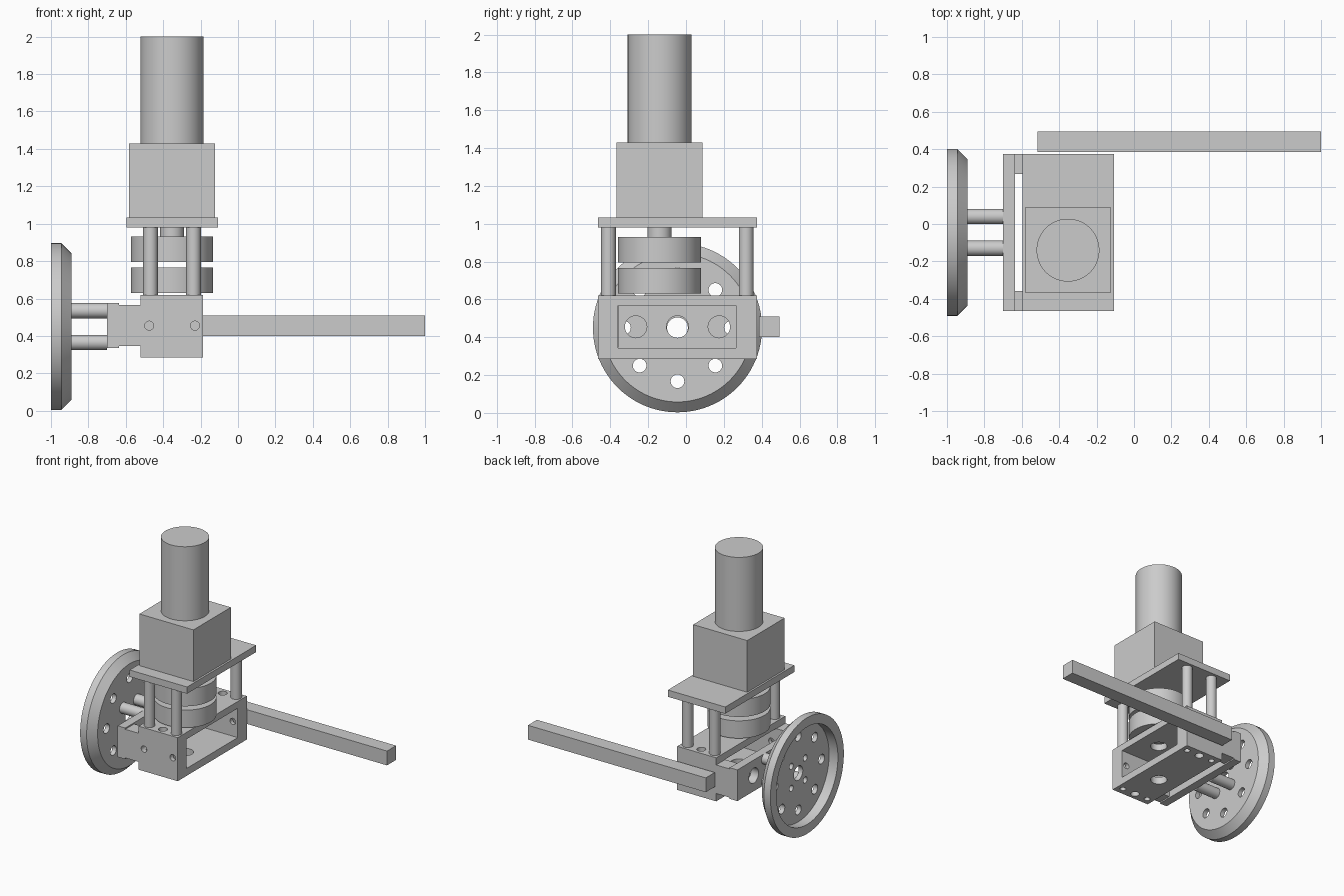
import bpy
import bmesh
from math import pi, cos, sin, radians
from mathutils import Matrix, Vector

old = bpy.data.objects.get("Cube")
if old:
    bpy.data.objects.remove(old, do_unlink=True)

# One plain grey for every part
grey = bpy.data.materials.new("plain grey")
grey.use_nodes = True
colour = (0.6, 0.6, 0.6, 1)
grey.diffuse_color = colour
grey.node_tree.nodes["Principled BSDF"].inputs["Base Color"].default_value = colour

AXES = {"x": Matrix.Rotation(pi / 2, 4, "Y"),
        "y": Matrix.Rotation(pi / 2, 4, "X"),
        "z": Matrix.Identity(4)}


def finish(name, bm):
    bmesh.ops.recalc_face_normals(bm, faces=bm.faces)
    mesh = bpy.data.meshes.new(name)
    bm.to_mesh(mesh)
    bm.free()
    mesh.materials.append(grey)
    obj = bpy.data.objects.new(name, mesh)
    bpy.context.collection.objects.link(obj)
    return obj


def add_box(bm, low, high):
    low, high = Vector(low), Vector(high)
    size = Matrix.Diagonal((high - low).to_4d())
    bmesh.ops.create_cube(bm, size=1, matrix=Matrix.Translation((low + high) / 2) @ size)


def box(name, low, high):
    bm = bmesh.new()
    add_box(bm, low, high)
    return finish(name, bm)


def add_rod(bm, centre, radius, length, axis, sides):
    bmesh.ops.create_cone(bm, cap_ends=True, segments=sides, radius1=radius,
                          radius2=radius, depth=length,
                          matrix=Matrix.Translation(centre) @ AXES[axis])


def rod(name, centre, radius, length, axis="z", sides=64):
    bm = bmesh.new()
    add_rod(bm, centre, radius, length, axis, sides)
    return finish(name, bm)


def cut(obj, cutter):
    """Subtract the cutter from obj, then discard it."""
    cutter.hide_render = True
    mod = obj.modifiers.new("cut", "BOOLEAN")
    mod.operation = "DIFFERENCE"
    mod.solver = "EXACT"
    mod.object = cutter
    bpy.context.view_layer.objects.active = obj
    bpy.ops.object.modifier_apply(modifier=mod.name)
    bpy.data.objects.remove(cutter, do_unlink=True)


def drill(obj, holes, axis, length):
    """Cut separate round holes, given as (centre, radius)."""
    bm = bmesh.new()
    for centre, radius in holes:
        add_rod(bm, centre, radius, length, axis, 32)
    cut(obj, finish("drill", bm))


# Shared positions
WY, WZ = -0.045, 0.45          # wheel axis
MX, MY = -0.353, -0.14         # motor axis
FRONT, BACK = -0.465, 0.375    # ends of frame and plate
POST_X, POST_Y = (-0.468, -0.238), (-0.41, 0.318)


def around(x, radius, count, start=0):
    return [(x, WY + radius * cos(start + 2 * pi * i / count),
             WZ + radius * sin(start + 2 * pi * i / count)) for i in range(count)]


# Wheel: dished disc turned about the x axis
bm = bmesh.new()
profile = [(-0.925, 0), (-0.925, 0.375), (-1, 0.375), (-1, 0.447),
           (-0.945, 0.447), (-0.89, 0.392), (-0.89, 0)]
verts = [bm.verts.new((x, WY, WZ + r)) for x, r in profile]
edges = [bm.edges.new(pair) for pair in zip(verts, verts[1:])]
bmesh.ops.spin(bm, geom=verts + edges, cent=(0, WY, WZ), axis=(1, 0, 0),
               angle=2 * pi, steps=96)
bmesh.ops.remove_doubles(bm, verts=bm.verts, dist=0.0005)
wheel = finish("wheel", bm)
STUDS = around(-0.795, 0.12, 4, pi / 4)
drill(wheel, [(c, 0.036) for c in around(-0.9, 0.283, 8)]
      + [((-0.9, WY, WZ), 0.055)]
      + [((-0.9, y, z), 0.024) for x, y, z in STUDS], "x", 0.15)

# Studs joining the wheel to the bracket
for i, centre in enumerate(STUDS):
    rod(f"wheel_stud_{i + 1}", centre, 0.041, 0.19, "x", 40)

# Bracket: end plate with two arms
plate = box("bracket_plate", (-0.7, FRONT, 0.335), (-0.635, BACK, 0.575))
drill(plate, [((-0.67, WY + d, 0.455), 0.058) for d in (-0.22, 0, 0.22)], "x", 0.2)
box("bracket_front_arm", (-0.635, FRONT, 0.345), (-0.52, -0.357, 0.565))
box("bracket_back_arm", (-0.635, 0.267, 0.345), (-0.52, BACK, 0.565))

# Frame: rectangular tube open along x, with screw holes
frame = box("frame", (-0.52, FRONT, 0.285), (-0.188, BACK, 0.62))
cut(frame, box("opening", (-0.7, -0.36, 0.342), (0, 0.265, 0.567)))
drill(frame, [((x, WY, 0.455), 0.024) for x in (-0.475, -0.23)], "y", 1.2)
drill(frame, [((MX, MY, 0.45), 0.06)]
      + [((MX, y, 0.45), 0.032) for y in POST_Y]
      + [((x, y, 0.45), 0.022) for x in POST_X for y in POST_Y], "z", 0.6)

# Four posts carrying the motor plate
for x in POST_X:
    for y in POST_Y:
        side = ("front" if y < 0 else "back") + ("_right" if x < MX else "_left")
        rod(side + "_post", (x, y, 0.8), 0.039, 0.36, "z", 40)

# Coupling discs and drive shaft
rod("lower_coupling_disc", (MX, MY, 0.698), 0.219, 0.135)
rod("upper_coupling_disc", (MX, MY, 0.863), 0.219, 0.135)
rod("drive_shaft", (MX, MY, 0.955), 0.064, 0.06)

# Motor on its plate
box("motor_plate", (-0.597, FRONT, 0.98), (-0.108, BACK, 1.032))
box("gearbox", (-0.583, -0.367, 1.032), (-0.123, 0.088, 1.43))
rod("motor", (MX, MY, 1.715), 0.168, 0.57, "z", 96)

# Side bar
box("side_bar", (-0.515, 0.385, 0.4), (1, 0.495, 0.51))

# Smooth round walls, keep sharp edges
bpy.ops.object.select_all(action="DESELECT")
for obj in bpy.context.collection.objects:
    if obj.type == "MESH" and grey.name in obj.data.materials:
        obj.select_set(True)
        bpy.context.view_layer.objects.active = obj
bpy.ops.object.shade_smooth_by_angle(angle=radians(30))
